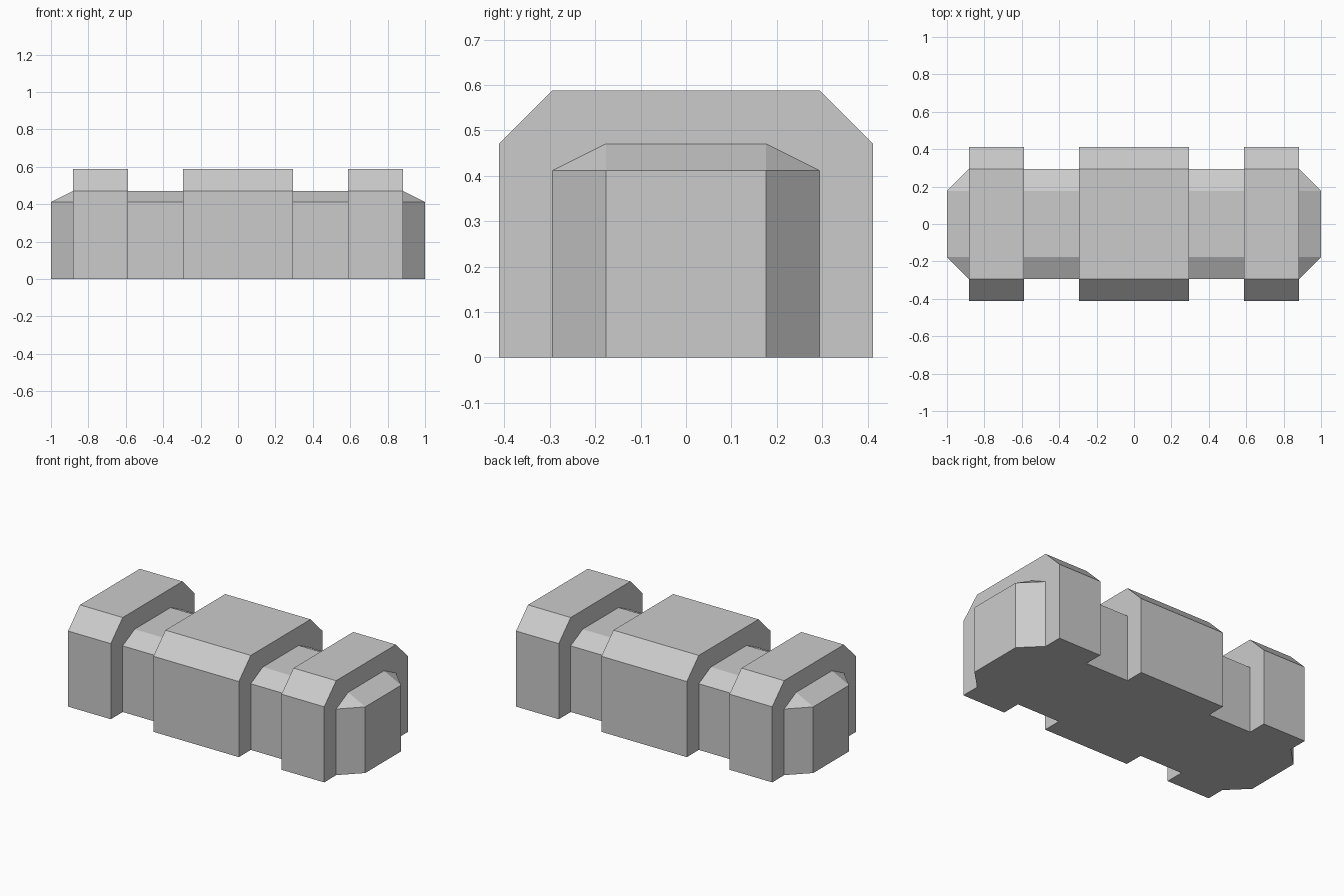
import bpy, bmesh

if "Cube" in bpy.data.objects:
    bpy.data.objects.remove(bpy.data.objects["Cube"])

U = 1 / 17  # the model sits on a regular grid: 34 units long


def profile(wide, narrow, shoulder, top):
    """Chamfered arch cross-section as (y, z), open at the bottom."""
    half = [(wide, 0), (wide, shoulder), (narrow, top)]
    return [(-y, z) for y, z in half] + half[::-1]


large = profile(7, 5, 8, 10)   # raised blocks
small = profile(5, 3, 7, 8)    # recessed necks and root of the end caps
tip = profile(3, 3, 7, 7)      # flat outer face of the end caps

# Cross-sections from the left end to the middle, then mirrored
left = [(-17, tip), (-15, small), (-15, large), (-10, large),
        (-10, small), (-5, small), (-5, large)]
sections = left + [(-x, p) for x, p in reversed(left)]

bm = bmesh.new()
rings = [[bm.verts.new((x * U, y * U, z * U)) for y, z in p] for x, p in sections]

# Sides, roofs and step walls
for a, b in zip(rings, rings[1:]):
    for i in range(5):
        bm.faces.new((a[i], a[i + 1], b[i + 1], b[i]))

# End faces and one continuous underside
bm.faces.new(rings[0])
bm.faces.new(rings[-1])
bm.faces.new([r[0] for r in rings] + [r[-1] for r in reversed(rings)])

bmesh.ops.remove_doubles(bm, verts=bm.verts[:], dist=1e-4)
bmesh.ops.recalc_face_normals(bm, faces=bm.faces[:])

mesh = bpy.data.meshes.new("stepped_body")
bm.to_mesh(mesh)
bm.free()
body = bpy.data.objects.new("stepped_body", mesh)
bpy.context.collection.objects.link(body)
